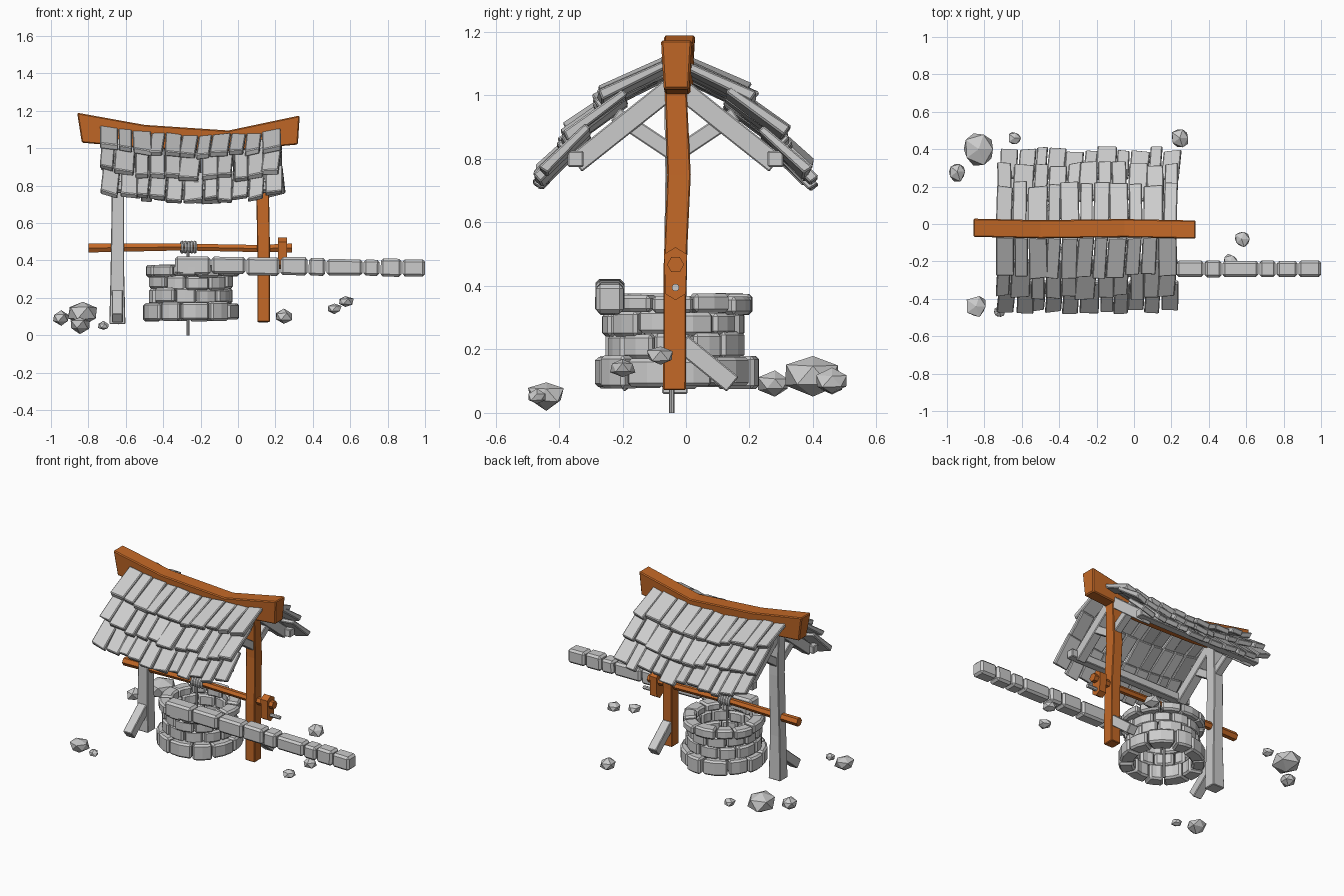
import bpy, bmesh, math, random
from mathutils import Vector

if "Cube" in bpy.data.objects:
    bpy.data.objects.remove(bpy.data.objects["Cube"])

random.seed(7)
CY = -0.033          # y of the roof ridge and windlass
jit = lambda a: random.uniform(-a, a)

wood = bpy.data.materials.new("orange_wood")
wood.diffuse_color = (0.55, 0.14, 0.02, 1)
wood.use_nodes = True
wood.node_tree.nodes["Principled BSDF"].inputs["Base Color"].default_value = wood.diffuse_color


def loft(bm, rings):
    """Skin a list of equal point loops and cap both ends."""
    vs = [[bm.verts.new(p) for p in r] for r in rings]
    n = len(vs[0])
    for a, b in zip(vs, vs[1:]):
        for i in range(n):
            bm.faces.new((a[i], a[(i + 1) % n], b[(i + 1) % n], b[i]))
    bm.faces.new(vs[0][::-1])
    bm.faces.new(vs[-1])


def bar(bm, p, q, w, h):
    """Rectangular bar from p to q: w sideways, h across."""
    p, q = Vector(p), Vector(q)
    d = (q - p).normalized()
    side = Vector((0, 1, 0)) if abs(d.x) > 0.7 else Vector((1, 0, 0))
    up = d.cross(side)
    loft(bm, [[c + side * w / 2 * a + up * h / 2 * b
               for a, b in ((-1, -1), (1, -1), (1, 1), (-1, 1))] for c in (p, q)])


def rod(bm, points, n, y, start=0):
    """Round bar along x through (x, z, radius) points."""
    loft(bm, [[(x, y + r * math.cos(start + 2 * math.pi * i / n),
                z + r * math.sin(start + 2 * math.pi * i / n)) for i in range(n)]
              for x, z, r in points])


def finish(name, bm, mat=None, bevel=0):
    bmesh.ops.recalc_face_normals(bm, faces=bm.faces)
    me = bpy.data.meshes.new(name)
    bm.to_mesh(me)
    bm.free()
    ob = bpy.data.objects.new(name, me)
    bpy.context.collection.objects.link(ob)
    if mat:
        me.materials.append(mat)
    if bevel:
        m = ob.modifiers.new("bevel", 'BEVEL')
        m.width, m.segments = bevel, 1
    return ob


# Well: four courses of wedge stones
WX, WY = -0.25, -0.035
for k, (z0, z1, ro) in enumerate([(.08, .175, .258), (.17, .25, .222),
                                  (.245, .32, .225), (.312, .372, .25)]):
    bm = bmesh.new()
    n = 11
    cuts = [(i + k * .45 + jit(.18)) * 2 * math.pi / n for i in range(n)]
    cuts.append(cuts[0] + 2 * math.pi)
    for a0, a1 in zip(cuts, cuts[1:]):
        r0, r1 = .17 + jit(.006), ro + jit(.009)
        lo, hi = z0 + jit(.006), z1 + jit(.006)
        loft(bm, [[(WX + r * math.cos(a), WY + r * math.sin(a), z)
                   for r, z in ((r0, lo), (r1, lo), (r1, hi), (r0, hi))]
                  for a in (a0 + .015, (a0 + a1) / 2, a1 - .015)])
    finish(f"well_course_{k + 1}", bm, bevel=.011)

# Straight row of loose stones running off to the right
bm = bmesh.new()
xs = [-.34, -.145, .043, .225, .375, .47, .668, .76, .877, 1.0]
for a, b in zip(xs, xs[1:]):
    m = .376 - .014 * (a + .34) / 1.2 + jit(.004)
    bar(bm, (a + .003, -.24, m), (b - .003 * (b < 1), -.24, m - .002),
        .088 + jit(.005), .09 + jit(.008))
finish("stone_row", bm, bevel=.013)

# Posts (slightly bent) with angled foot braces
def post(name, sections, mat=None):
    bm = bmesh.new()
    loft(bm, [[(x + a * w, y + b * d, z) for a, b in ((-1, -1), (1, -1), (1, 1), (-1, 1))]
              for x, y, z, w, d in sections])
    finish(name, bm, mat, .004)

post("left_post", [(-.645, -.035, .06, .043, .04), (-.645, -.035, .35, .036, .036),
                   (-.642, -.028, .75, .033, .037), (-.64, -.033, 1.04, .035, .036)])
post("right_post", [(.137, -.036, .072, .034, .036), (.137, -.035, .45, .034, .036),
                    (.132, -.022, .75, .034, .037), (.13, -.033, 1.04, .034, .034)], wood)
for name, x, s in (("left_foot_brace", -.645, -1), ("right_foot_brace", .135, 1)):
    bm = bmesh.new()
    bar(bm, (x, CY + s * .02, .22), (x, CY + s * .18, .09), .06, .06)
    finish(name, bm, bevel=.004)

# Curved ridge beam
bm = bmesh.new()
loft(bm, [[(xb, y0 - .04, zb), (xb, y0 + .04, zb), (xt, y0 + .049, zt), (xt, y0 - .049, zt)]
          for xb, xt, y0, zb, zt in [(-.835, -.86, -.02, 1.03, 1.19), (-.5, -.5, -.028, 1.0, 1.125),
                                     (-.05, -.05, -.022, .985, 1.095), (.32, .33, -.03, 1.02, 1.175)]])
finish("ridge_beam", bm, wood, .006)

# Roof frame: rafters, angled struts and eave rails on both slopes
bm = bmesh.new()
for s in (-1, 1):
    for x in (-.64, .13):
        bar(bm, (x, CY, 1.035), (x, CY + s * .315, .785), .06, .065)
        bar(bm, (x, CY + s * .01, .82), (x, CY + s * .19, .94), .05, .05)
    bar(bm, (-.7, CY + s * .315, .80), (.2, CY + s * .315, .80), .05, .05)
finish("roof_frame", bm, bevel=.004)

# Shingles: three overlapping, sagging rows per slope
sag = lambda x: .058 * ((x + .2) / .54) ** 2
ROWS = [((.035, 1.06), (.235, .955)), ((.16, .975), (.345, .83)), ((.275, .865), (.418, .715))]
for side, s in (("front", -1), ("back", 1)):
    bm = bmesh.new()
    for k, (p, q) in enumerate(ROWS):
        d = Vector((q[0] - p[0], q[1] - p[1])).normalized()
        nrm = Vector((-d.y, d.x))
        n = 11
        x0, x1 = -.74 + .01 * k, .23 + .005 * k
        step = (x1 - x0) / n
        edges = [x0 + step * i + (jit(.015) if 0 < i < n else 0) for i in range(n + 1)]
        for a, b in zip(edges, edges[1:]):
            shift, lift, ext = jit(.012) + .006 * s, jit(.006), jit(.018)
            rings = []
            for t, (c, th) in enumerate(((p, .024), (q, .034))):
                c = Vector(c) + d * ext * t + nrm * (lift + .01 * t)
                tw = jit(.006)
                ring = []
                for x, o, e in ((a, -1, -1), (b, -1, 1), (b, 1, 1), (a, 1, -1)):
                    v = c + nrm * (o * th / 2 + e * tw) + d * e * t * jit(.006)
                    ring.append((x - e * .002 + shift * t, CY + s * v.x, v.y + sag(x)))
                rings.append(ring)
            loft(bm, rings)
    finish(f"{side}_shingles", bm, bevel=.005)

# Windlass log, crank plate and handle
bm = bmesh.new()
rod(bm, [(-.80, .467, .028), (-.3, .472, .021), (.1, .464, .022), (.29, .467, .027)], 6, CY)
finish("windlass_log", bm, wood)
bm = bmesh.new()
loft(bm, [[(x, CY + y, z) for y, z in ((0, .355), (.032, .375), (.036, .5), (0, .522),
                                       (-.036, .5), (-.032, .375))] for x in (.213, .262)])
finish("crank_plate", bm, wood)
bm = bmesh.new()
rod(bm, [(.22, .395, .012), (.33, .395, .012)], 8, CY)
finish("crank_handle", bm)

# Rope: coils round the log and a hanging length
for i in range(5):
    bpy.ops.mesh.primitive_torus_add(major_segments=12, minor_segments=6, major_radius=.026,
                                     minor_radius=.009, location=(-.265 + .017 * (i - 2), CY, .471),
                                     rotation=(0, math.pi / 2, .12))
    bpy.context.object.name = f"rope_coil_{i + 1}"
bpy.ops.mesh.primitive_cylinder_add(vertices=8, radius=.008, depth=.47, location=(-.268, -.045, .235))
bpy.context.object.name = "hanging_rope"

# Scattered angular rocks: x, y, z, radius
ROCKS = [(-.83, .40, .12, .09), (-.945, .28, .092, .055), (-.64, .46, .085, .036),
         (-.845, -.44, .057, .062), (-.72, -.47, .05, .033), (.245, .46, .1, .054),
         (.575, -.08, .18, .045), (.515, -.2, .143, .042)]
for i, (x, y, z, r) in enumerate(ROCKS):
    bm = bmesh.new()
    bmesh.ops.create_icosphere(bm, subdivisions=1, radius=1)
    for v in bm.verts:
        v.co = v.co * (1 + jit(.15))
        v.co = Vector((x + v.co.x * r, y + v.co.y * r, z + v.co.z * r * .72))
    bmesh.ops.convex_hull(bm, input=bm.verts)
    finish(f"rock_{i + 1}", bm)
